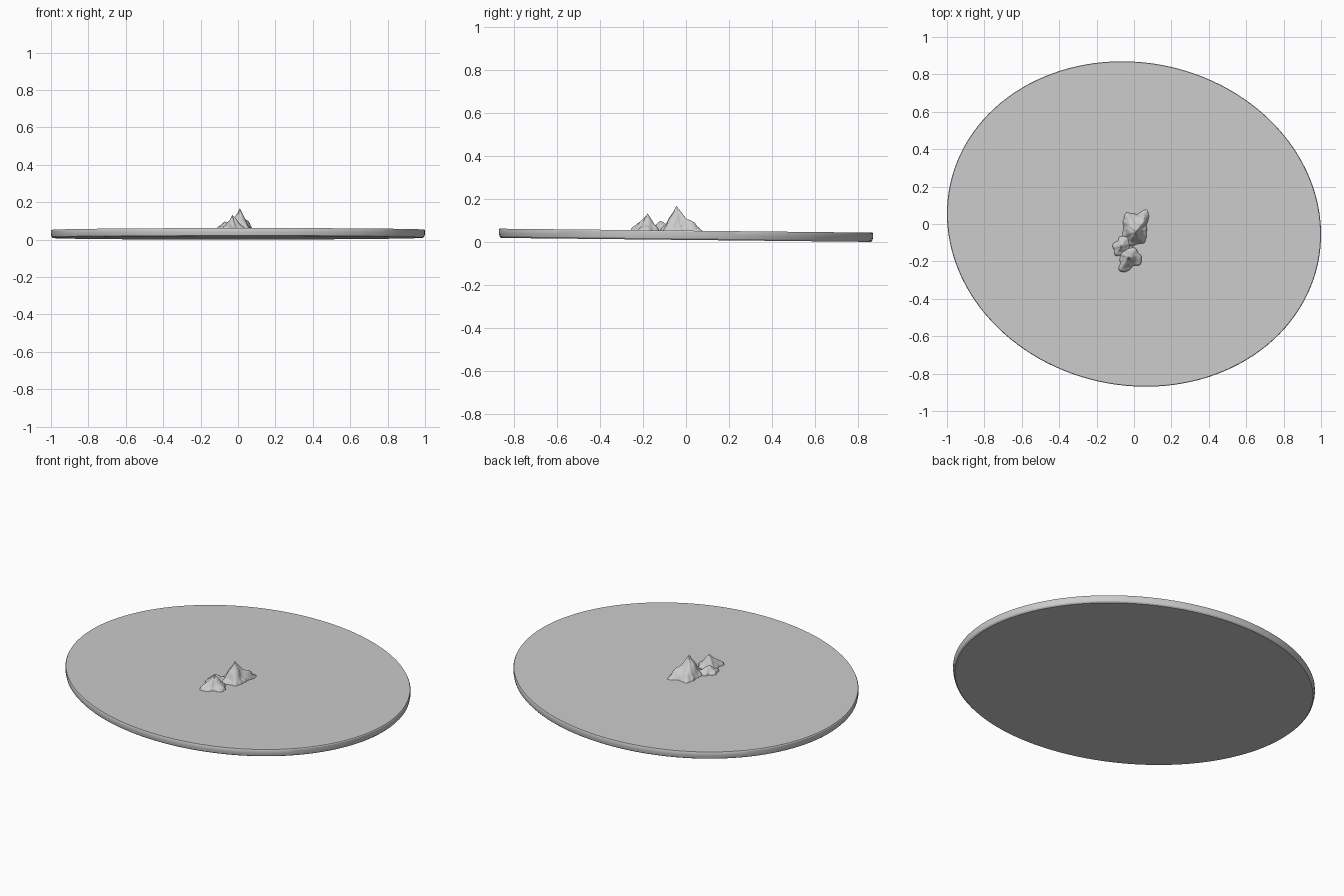
import bpy, bmesh, math
from mathutils import Vector, noise

if "Cube" in bpy.data.objects:
    bpy.data.objects.remove(bpy.data.objects["Cube"])

TILT = -0.0107            # slope of the disc along y


def ground(y):
    return 0.0525 + TILT * y


def finish(name, bm, angle):
    bmesh.ops.recalc_face_normals(bm, faces=bm.faces)
    me = bpy.data.meshes.new(name)
    bm.to_mesh(me)
    bm.free()
    ob = bpy.data.objects.new(name, me)
    bpy.context.collection.objects.link(ob)
    bpy.ops.object.select_all(action='DESELECT')
    ob.select_set(True)
    bpy.context.view_layer.objects.active = ob
    bpy.ops.object.shade_smooth_by_angle(angle=math.radians(angle))
    return ob


def bridge(bm, a, b):
    n = len(a)
    for i in range(n):
        bm.faces.new((a[i], a[(i + 1) % n], b[(i + 1) % n], b[i]))


# Tilted oval disc with a softly rounded rim
def disc():
    bm = bmesh.new()
    n, turn = 128, -0.2125
    rings = []
    for scale, dz in [(0.997, 0.0), (1.0, -0.005), (1.0, -0.022), (0.997, -0.036), (0.99, -0.043)]:
        ring = []
        for i in range(n):
            t = 2 * math.pi * i / n
            u, v = 1.006 * scale * math.cos(t), 0.863 * scale * math.sin(t)
            x = u * math.cos(turn) - v * math.sin(turn)
            y = u * math.sin(turn) + v * math.cos(turn)
            ring.append(bm.verts.new((x, y, ground(y) + dz)))
        rings.append(ring)
    for a, b in zip(rings, rings[1:]):
        bridge(bm, a, b)
    bm.faces.new(rings[0])
    bm.faces.new(rings[-1])
    finish("oval_base", bm, 30)


# Rocky peak: radii give the footprint every 30 degrees
def peak(name, cx, cy, top, radii, power):
    bm = bmesh.new()
    n, steps = 72, 16
    rings = []
    for k in range(1, steps + 1):
        t = k / steps
        ring = []
        for i in range(n):
            f = i / n * len(radii)
            j = int(f)
            w = f - j
            w = w * w * (3 - 2 * w)
            r = (radii[j] * (1 - w) + radii[(j + 1) % len(radii)] * w) * t
            a = 2 * math.pi * i / n
            x, y = cx + r * math.cos(a), cy + r * math.sin(a)
            rough = noise.noise(Vector((x * 38, y * 38, cx * 50)))
            r *= 1 + 0.16 * rough * t
            x, y = cx + r * math.cos(a), cy + r * math.sin(a)
            g = ground(y)
            z = g + (top - g) * (1 - t) ** power
            z += 0.009 * rough * math.sin(math.pi * t) + 0.008 * min(1, (1 - t) * 8) * t
            if k == steps:
                z = g - 0.004
            ring.append(bm.verts.new((x, y, z)))
        rings.append(ring)
    for a, b in zip(rings, rings[1:]):
        bridge(bm, a, b)
    tip = bm.verts.new((cx, cy, top))
    for i in range(n):
        bm.faces.new((tip, rings[0][i], rings[0][(i + 1) % n]))
    bm.faces.new(rings[-1])
    finish(name, bm, 40)


disc()
peak("main_peak", 0.01, -0.045, 0.168,
     [.06, .065, .135, .10, .12, .08, .075, .07, .085, .065, .07, .065], 1.35)
peak("front_peak", -0.03, -0.178, 0.132,
     [.075, .065, .06, .05, .05, .05, .045, .055, .088, .075, .05, .08], 1.35)
peak("side_foothill", -0.07, -0.12, 0.098,
     [.05, .06, .08, .055, .035, .045, .045, .04, .06, .05, .04, .045], 1.1)
